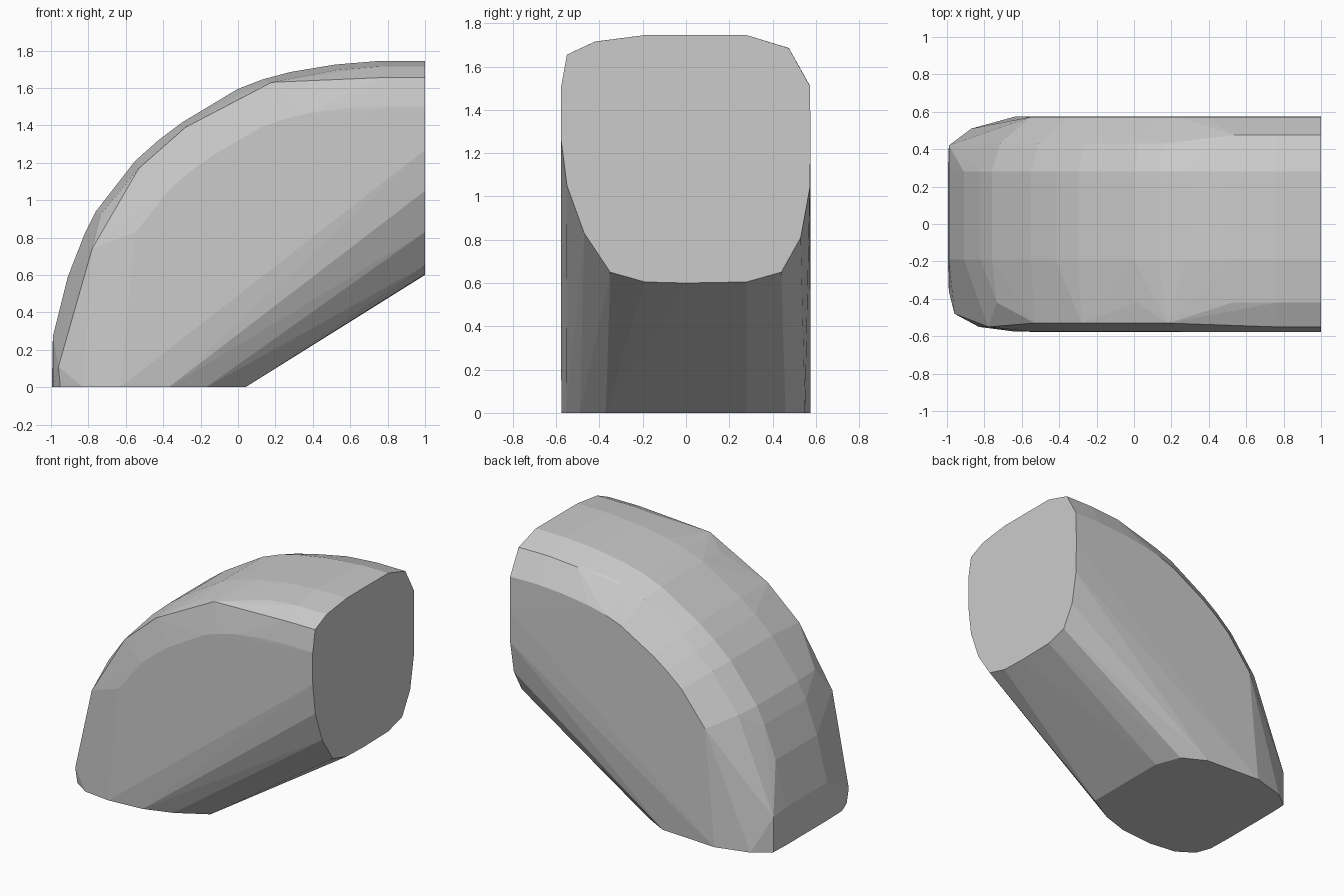
import bpy, bmesh
from mathutils import Vector

if "Cube" in bpy.data.objects:
    bpy.data.objects.remove(bpy.data.objects["Cube"])

# Outer bend profile (x, z), from the upright end face down to the foot
spine = [(1, 1.745), (.76, 1.745), (.52, 1.725), (.28, 1.685), (.13, 1.645),
         (0, 1.595), (-.3, 1.415), (-.42, 1.325), (-.55, 1.21), (-.76, .94),
         (-.82, .82), (-.91, .59), (-.99, .27), (-.995, 0)]

# Front upper crease (x, z)
crease = [(1, 1.655), (.76, 1.655), (.18, 1.63), (-.28, 1.39), (-.53, 1.17), (-.78, .74)]

# Upright end face outline at x = 1 (y, z), lower part
end_face = [(-.578, 1.5), (-.578, 1.27), (-.55, 1.05), (-.47, .83), (-.35, .65),
            (-.19, .605), (.0, .6), (.28, .605), (.44, .65), (.53, .81),
            (.572, 1.04), (.576, 1.27), (.565, 1.51)]

# Foot outline at z = 0 (x, y)
foot = [(-.99, -.36), (-.95, -.47), (-.83, -.55), (-.63, -.576), (-.37, -.555),
        (-.17, -.49), (.04, -.37), (.04, .28), (-.03, .46), (-.2, .55),
        (-.63, .576), (-.87, .51), (-.99, .42)]


def ridge(y, inset, profile):
    """Copy the profile at depth y, pulled toward the inner bend."""
    pivot = Vector((1, 0, 0))
    pts = []
    for x, z in profile:
        d = Vector((x, 0, z)) - pivot
        p = pivot + d * (1 - inset / d.length)
        pts.append((p.x, y, p.z))
    return pts


# Flat crown, rounded shoulders and flat sides of the elbow
points = ridge(-.19, 0, spine) + ridge(.28, 0, spine)
points += ridge(-.42, .03, spine[:10])
points += ridge(.475, .06, spine[:3]) + ridge(.43, .05, spine[3:10])
points += ridge(-.576, .24, spine[:10]) + ridge(.572, .235, spine[:10])
points += [(x, -.55 if abs(x) > .7 else -.53, z) for x, z in crease]
points += [(1, y, z) for y, z in end_face] + [(x, y, 0) for x, y in foot]
points += [(-.96, -.48, .11), (-.99, .42, .25)]

bm = bmesh.new()
for p in points:
    bm.verts.new(p)
bmesh.ops.remove_doubles(bm, verts=bm.verts[:], dist=.002)
hull = bmesh.ops.convex_hull(bm, input=bm.verts[:])
loose = {g for g in hull["geom_interior"] + hull["geom_unused"]
         if isinstance(g, bmesh.types.BMVert)}
bmesh.ops.delete(bm, geom=list(loose), context='VERTS')
bmesh.ops.dissolve_limit(bm, angle_limit=.01, verts=bm.verts[:], edges=bm.edges[:])
bmesh.ops.recalc_face_normals(bm, faces=bm.faces[:])

mesh = bpy.data.meshes.new("elbow_block")
bm.to_mesh(mesh)
bm.free()
bpy.context.collection.objects.link(bpy.data.objects.new("elbow_block", mesh))
